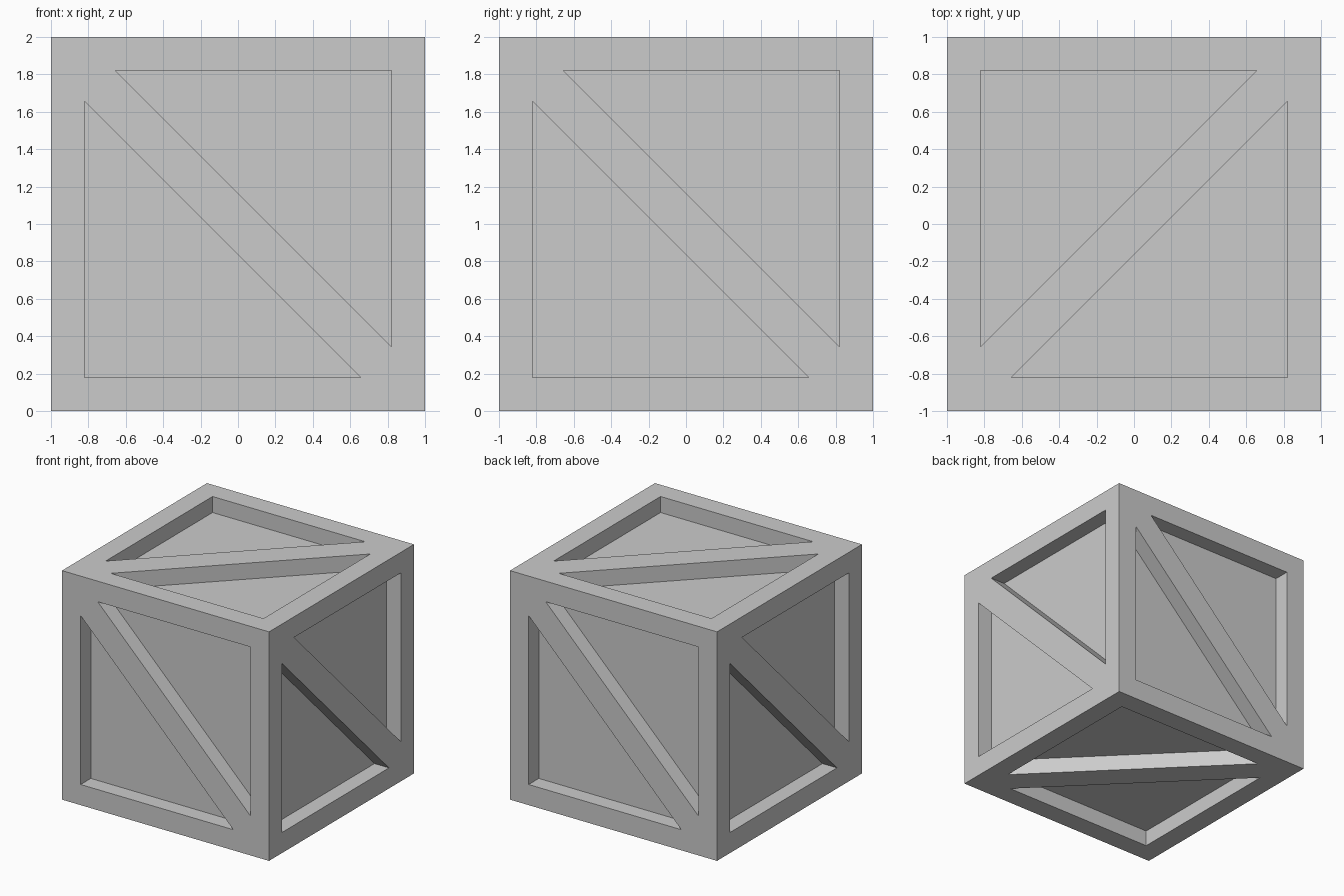
import bpy, bmesh
from math import pi
from mathutils import Matrix, Vector

if "Cube" in bpy.data.objects:
    bpy.data.objects.remove(bpy.data.objects["Cube"])

HALF, INNER, TIP, DEPTH = 1.0, 0.82, 0.655, 0.14

# Solid crate block
bpy.ops.mesh.primitive_cube_add(size=2, location=(0, 0, 1))
crate = bpy.context.object
crate.name = "crate"

# Triangular pockets either side of each diagonal brace (drawn on the front face)
bm = bmesh.new()
triangle = [(-INNER, TIP), (-INNER, -INNER), (TIP, -INNER)]


def add_pocket(matrix, sign):
    rings = [[bm.verts.new(matrix @ Vector((sign * u, y, sign * v))) for u, v in triangle]
             for y in (-HALF - 0.1, -HALF + DEPTH)]
    bm.faces.new(rings[0])
    bm.faces.new(rings[1][::-1])
    for i in range(3):
        j = (i + 1) % 3
        bm.faces.new((rings[0][j], rings[0][i], rings[1][i], rings[1][j]))


# Four sides, then top and bottom with a quarter turn where the brace swaps
sides = [Matrix.Rotation(k * pi / 2, 4, 'Z') for k in range(4)]
top = Matrix.Rotation(pi / 2, 4, 'Z') @ Matrix.Rotation(-pi / 2, 4, 'X')
bottom = Matrix.Rotation(pi / 2, 4, 'Z') @ Matrix.Rotation(pi / 2, 4, 'X')
for m in sides + [top, bottom]:
    for s in (1, -1):
        add_pocket(Matrix.Translation((0, 0, 1)) @ m, s)
bmesh.ops.recalc_face_normals(bm, faces=bm.faces)
mesh = bpy.data.meshes.new("pocket_cutter")
bm.to_mesh(mesh)
bm.free()
cutter = bpy.data.objects.new("pocket_cutter", mesh)
bpy.context.collection.objects.link(cutter)
cutter.hide_render = True

# Carve the pockets, leaving frame, braces and recessed panels
cut = crate.modifiers.new("pockets", 'BOOLEAN')
cut.operation = 'DIFFERENCE'
cut.solver = 'EXACT'
cut.object = cutter
bpy.context.view_layer.objects.active = crate
bpy.ops.object.modifier_apply(modifier=cut.name)
bpy.data.objects.remove(cutter)
